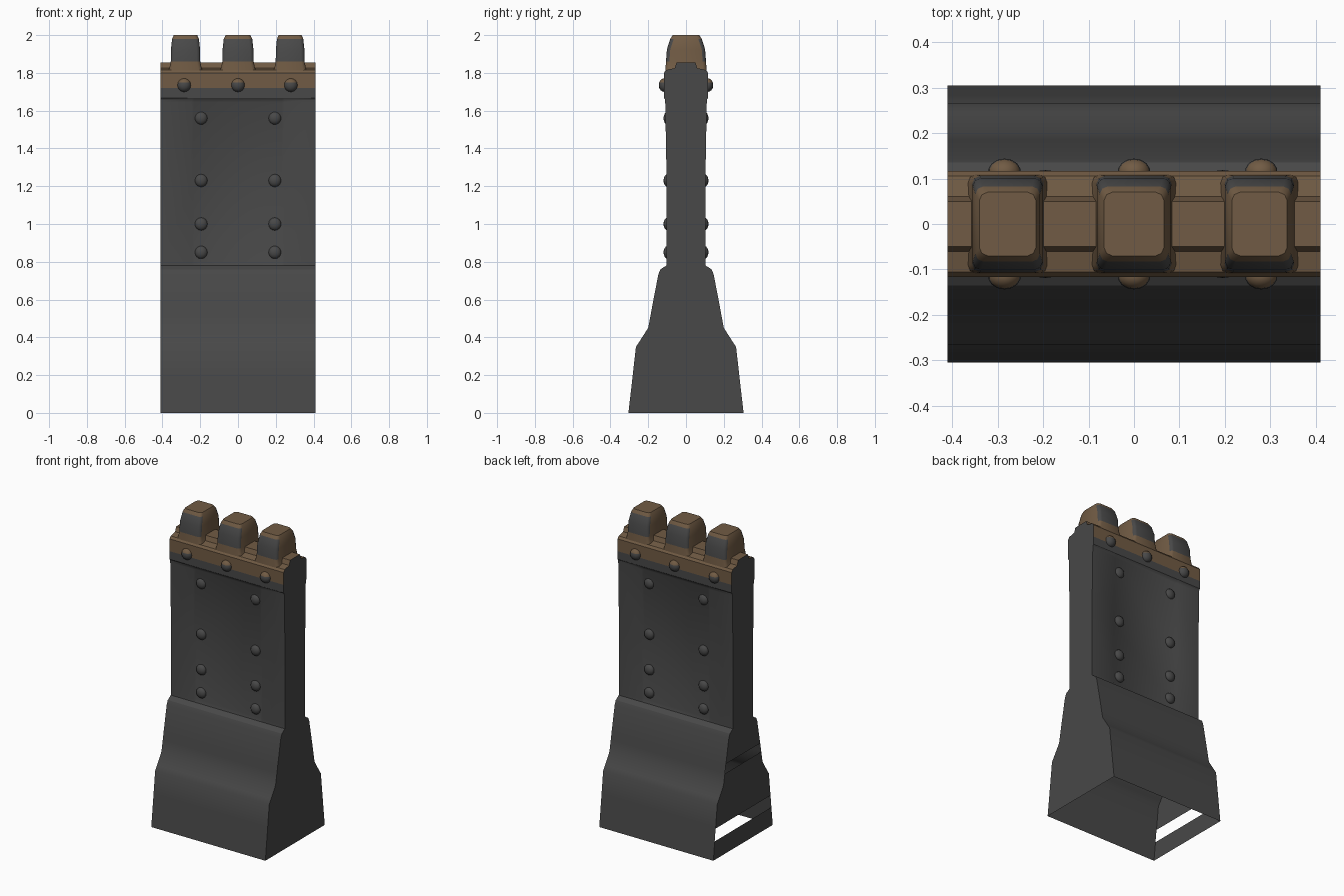
import bpy, bmesh, math
from mathutils import Matrix

if "Cube" in bpy.data.objects:
    bpy.data.objects.remove(bpy.data.objects["Cube"])


def material(name, rgb):
    m = bpy.data.materials.new(name)
    m.diffuse_color = (*rgb, 1)
    m.use_nodes = True
    m.node_tree.nodes["Principled BSDF"].inputs["Base Color"].default_value = m.diffuse_color
    return m


GREY = material("dark_grey_metal", (0.065, 0.065, 0.065))
BROWN = material("rust_brown", (0.165, 0.105, 0.058))


def finish(name, bm, rule, angle=35):
    """Turn a bmesh into an object; rule(face) gives 0 for grey, 1 for brown."""
    bmesh.ops.recalc_face_normals(bm, faces=bm.faces)
    bm.normal_update()
    for f in bm.faces:
        f.material_index = rule(f)
    me = bpy.data.meshes.new(name)
    bm.to_mesh(me)
    bm.free()
    me.materials.append(GREY)
    me.materials.append(BROWN)
    ob = bpy.data.objects.new(name, me)
    bpy.context.collection.objects.link(ob)
    bpy.ops.object.select_all(action='DESELECT')
    ob.select_set(True)
    bpy.context.view_layer.objects.active = ob
    bpy.ops.object.shade_smooth_by_angle(angle=math.radians(angle))
    return ob


# Wall shell: half depth and height from the ground to the crest
PROFILE = [(.305, 0), (.291, .12), (.282, .20), (.265, .35), (.245, .38),
           (.20, .45), (.187, .52), (.176, .58), (.146, .735), (.135, .76),
           (.104, .78), (.103, .80), (.102, 1.2), (.110, 1.645), (.111, 1.66),
           (.117, 1.668), (.117, 1.72), (.117, 1.80), (.106, 1.815),
           (.06, 1.825), (.05, 1.855)]
XS = [-.41, -.245, -.232, .232, .245, .41]
SLITS = [(.12, .20), (.52, .58)]      # gaps in the left end


def wall_shell():
    bm = bmesh.new()
    grid = {}
    for i, (y, z) in enumerate(PROFILE):
        for j, x in enumerate(XS):
            sunk = .007 if .79 < z < 1.65 and 2 <= j <= 3 else 0
            for s in (-1, 1):
                grid[s, i, j] = bm.verts.new((x, s * (y - sunk), z))
    last = len(PROFILE) - 1
    caps = set()
    for j in range(len(XS) - 1):
        for s in (-1, 1):
            for i in range(last):
                bm.faces.new((grid[s, i, j], grid[s, i, j + 1],
                              grid[s, i + 1, j + 1], grid[s, i + 1, j]))
        bm.faces.new((grid[-1, last, j], grid[-1, last, j + 1],
                      grid[1, last, j + 1], grid[1, last, j]))
    for j in (0, len(XS) - 1):
        for i in range(last):
            if j == 0 and (PROFILE[i][1], PROFILE[i + 1][1]) in SLITS:
                continue
            caps.add(bm.faces.new((grid[-1, i, j], grid[1, i, j],
                                   grid[1, i + 1, j], grid[-1, i + 1, j])))
    finish("wall_shell", bm,
           lambda f: int(f not in caps and f.calc_center_median().z > 1.72), 30)


# Crest block: stacked chamfered rectangles with a rusty top and dark faces
RINGS = [(.092, .109, 1.80), (.084, .108, 1.83), (.078, .106, 1.86),
         (.077, .101, 1.925), (.071, .083, 1.98), (.062, .070, 2.0)]


def crest_block(name, cx, scale):
    bm = bmesh.new()
    rings = []
    for hx, hy, z in RINGS:
        hx *= scale
        c = .018
        pts = [(hx, hy - c), (hx - c * .3, hy - c * .3), (hx - c, hy),
               (-hx + c, hy), (-hx + c * .3, hy - c * .3), (-hx, hy - c)]
        pts += [(-x, -y) for x, y in pts]
        rings.append([bm.verts.new((cx + x, y, z)) for x, y in pts])
    for a, b in zip(rings, rings[1:]):
        for k in range(len(a)):
            n = (k + 1) % len(a)
            bm.faces.new((a[k], a[n], b[n], b[k]))
    bm.faces.new(rings[-1])

    def rule(f):
        c = f.calc_center_median()
        return 0 if 1.86 < c.z < 1.975 and abs(f.normal.y) > .35 else 1
    finish(name, bm, rule, 50)


def dome(name, x, y, z, radius, depth, rusty):
    """Rounded rivet head sunk halfway into the wall."""
    bm = bmesh.new()
    bmesh.ops.create_uvsphere(bm, u_segments=14, v_segments=8, radius=1)
    bm.transform(Matrix.Translation((x, y, z))
                 @ Matrix.Diagonal((radius, depth, radius, 1)))
    finish(name, bm, lambda f: int(rusty and f.normal.z > .35), 60)


wall_shell()

for n, (cx, scale) in enumerate([(-.278, 1), (0, 1.06), (.276, .98)], 1):
    crest_block(f"crest_block_{n}", cx, scale)

# Rivets on the front and back
for side, s in (("front", -1), ("back", 1)):
    for n, x in enumerate((-.285, 0, .28), 1):
        dome(f"{side}_band_bolt_{n}", x, s * .115, 1.735, .036, .029, True)
    for n, z in enumerate((.85, 1.0, 1.23, 1.56), 1):
        for col, x in (("left", -.195), ("right", .195)):
            dome(f"{side}_{col}_rivet_{n}", x, s * .097, z, .034, .022, False)
